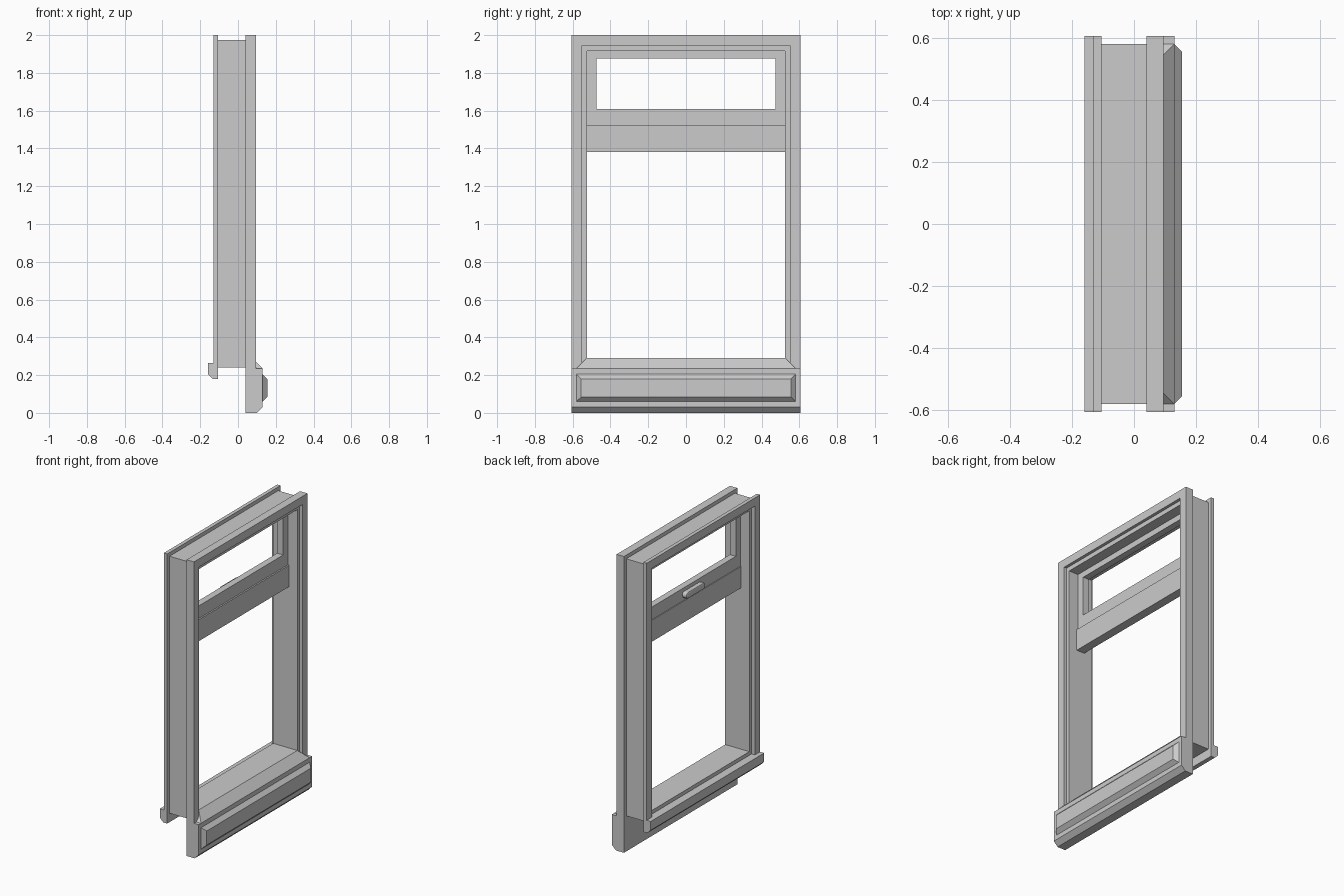
import bpy, bmesh, math

if "Cube" in bpy.data.objects:
    bpy.data.objects.remove(bpy.data.objects["Cube"])


def loft(name, rings, loop=False):
    """Skin a list of equal point rings; cap the ends, or join last to first."""
    bm = bmesh.new()
    vs = [[bm.verts.new(p) for p in r] for r in rings]
    n = len(vs[0])
    pairs = list(zip(vs, vs[1:])) + ([(vs[-1], vs[0])] if loop else [])
    for a, b in pairs:
        for i in range(n):
            j = (i + 1) % n
            bm.faces.new((a[i], a[j], b[j], b[i]))
    if not loop:
        bm.faces.new(vs[0])
        bm.faces.new(vs[-1])
    bmesh.ops.recalc_face_normals(bm, faces=bm.faces)
    me = bpy.data.meshes.new(name)
    bm.to_mesh(me)
    bm.free()
    ob = bpy.data.objects.new(name, me)
    bpy.context.collection.objects.link(ob)
    return ob


def rect_x(x, w, z0, z1):
    return [(x, -w, z0), (x, w, z0), (x, w, z1), (x, -w, z1)]


def along_y(name, profile, w):
    """Extrude an (x, z) profile across the width."""
    return loft(name, [[(x, y, z) for x, z in profile] for y in (-w, w)])


def along_x(name, profile, x0, x1):
    """Extrude a (y, z) profile through the depth."""
    return loft(name, [[(x, y, z) for y, z in profile] for x in (x0, x1)])


def ring_frame(name, x0, x1, outer, inner):
    return loft(name, [rect_x(x0, *outer), rect_x(x1, *outer),
                       rect_x(x1, *inner), rect_x(x0, *inner)], loop=True)


def arch(bottom, w, top, iw, itop):
    """Three-sided surround: two legs and a head."""
    return [(-w, bottom), (-w, top), (w, top), (w, bottom),
            (iw, bottom), (iw, itop), (-iw, itop), (-iw, bottom)]


W = 0.605

# Main box frame and the inside and outside surrounds
ring_frame("box_frame", -0.105, 0.075, (0.58, 0.24, 1.975), (0.525, 0.29, 1.915))
along_x("outer_casing", arch(0.235, W, 2.0, 0.55, 1.945), 0.04, 0.095)
along_x("inner_casing", arch(0.18, W, 2.0, 0.55, 1.945), -0.13, -0.105)

# Outside apron, sloped sill and raised panel
along_y("apron", [(0.04, 0), (0.10, 0), (0.13, 0.03), (0.13, 0.235), (0.04, 0.235)], W)
loft("sloped_sill", [
    [(0.04, -0.58, 0.235), (0.13, -0.58, 0.235), (0.13, 0.58, 0.235), (0.04, 0.58, 0.235)],
    [(0.04, -0.525, 0.29), (0.075, -0.525, 0.29), (0.075, 0.525, 0.29), (0.04, 0.525, 0.29)]])
loft("apron_panel", [rect_x(0.13, 0.58, 0.06, 0.205), rect_x(0.155, 0.555, 0.085, 0.18)])

# Inside stool with chamfered lower edge
along_y("inner_stool", [(-0.105, 0.18), (-0.135, 0.18), (-0.16, 0.205),
                        (-0.16, 0.265), (-0.105, 0.265)], W)

# Transom bar and top light sash
loft("transom", [rect_x(-0.045, 0.525, 1.38, 1.525), rect_x(0.015, 0.525, 1.38, 1.525)])
ring_frame("top_sash", -0.04, 0.005, (0.525, 1.525, 1.915), (0.475, 1.61, 1.875))

# Rounded pull handle on the inside of the sash
r, half = 0.022, 0.08
outline = []
for side in (1, -1):
    for k in range(9):
        a = math.pi * k / 8 - math.pi / 2
        outline.append((side * (half + r * math.cos(a)), 1.568 + side * r * math.sin(a)))
handle = along_x("handle", outline, -0.075, -0.04)
bev = handle.modifiers.new("round", 'BEVEL')
bev.width = 0.008
bev.segments = 2
bev.limit_method = 'ANGLE'
bev.angle_limit = math.radians(50)
